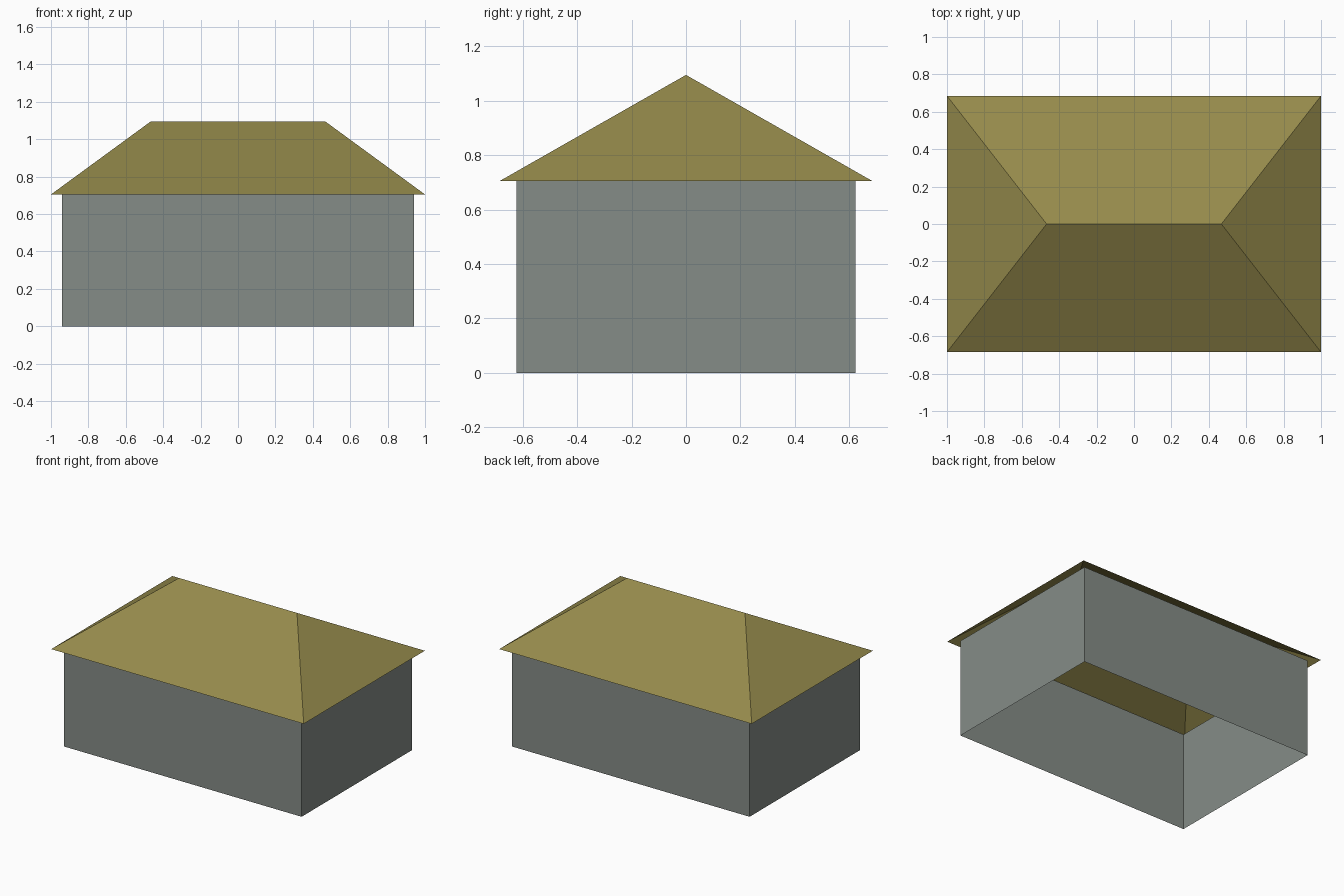
import bpy, bmesh

if "Cube" in bpy.data.objects:
    bpy.data.objects.remove(bpy.data.objects["Cube"])


def material(name, rgb):
    m = bpy.data.materials.new(name)
    m.diffuse_color = (*rgb, 1.0)
    m.use_nodes = True
    m.node_tree.nodes["Principled BSDF"].inputs["Base Color"].default_value = m.diffuse_color
    return m


def finish(name, bm, mat):
    mesh = bpy.data.meshes.new(name)
    bm.to_mesh(mesh)
    bm.free()
    mesh.materials.append(mat)
    obj = bpy.data.objects.new(name, mesh)
    bpy.context.collection.objects.link(obj)
    return obj


def rectangle(bm, hx, hy, z):
    return [bm.verts.new((sx * hx, sy * hy, z))
            for sx, sy in ((-1, -1), (1, -1), (1, 1), (-1, 1))]


wall_grey = material("wall grey", (0.235, 0.265, 0.243))
roof_olive = material("roof olive", (0.30, 0.255, 0.071))

EAVE, RIDGE = 0.705, 1.095

# Walls: four thin panels, open at the top and bottom
bm = bmesh.new()
low = rectangle(bm, 0.94, 0.623, 0.0)
high = rectangle(bm, 0.94, 0.623, EAVE)
for i in range(4):
    j = (i + 1) % 4
    bm.faces.new((low[i], low[j], high[j], high[i]))
finish("walls", bm, wall_grey)

# Hip roof: thin sheet, two trapezoids and two triangles, open underneath
bm = bmesh.new()
a, b, c, d = rectangle(bm, 1.0, 0.685, EAVE)
left = bm.verts.new((-0.467, 0, RIDGE))
right = bm.verts.new((0.467, 0, RIDGE))
for face in ((a, b, right, left), (b, c, right), (c, d, left, right), (d, a, left)):
    bm.faces.new(face)
finish("hip_roof", bm, roof_olive)
